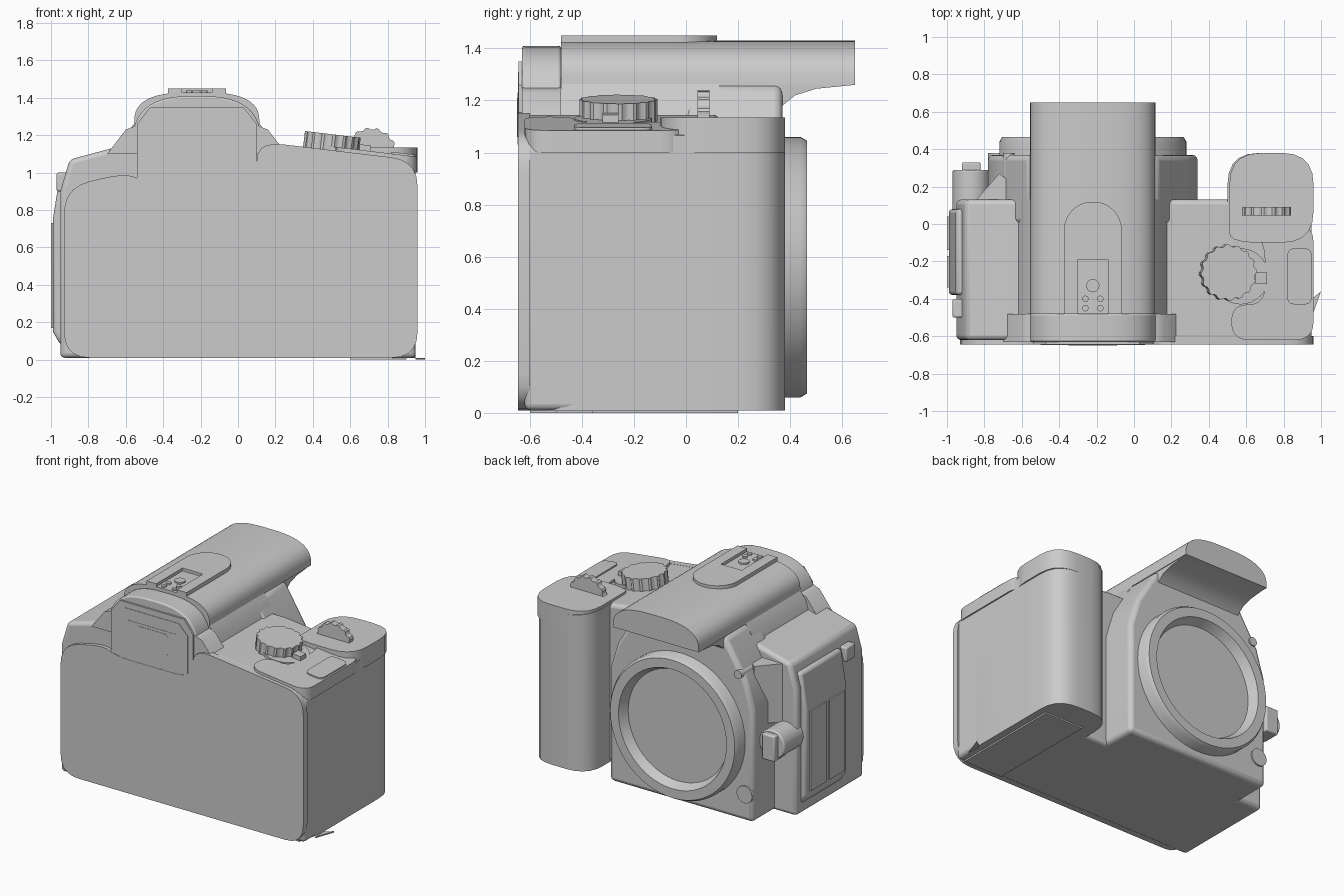
import bpy, bmesh, math
from mathutils import Matrix, Vector

# Shared planes: lens axis, back, eyepiece front, body front, mount face, underside, grip side
MID, BACK, EYE, FRONT, FACE, BASE, SIDE = -0.22, -0.65, -0.48, 0.13, 0.37, 0.01, 0.95
LENS_HEIGHT, ROOF = 0.56, 1.26

startup_cube = bpy.data.objects.get("Cube")
if startup_cube:
    bpy.data.objects.remove(startup_cube)

grey = bpy.data.materials.new("body_grey")
grey.use_nodes = True
grey.diffuse_color = (0.6, 0.6, 0.6, 1)
shader = grey.node_tree.nodes["Principled BSDF"]
shader.inputs["Base Color"].default_value = grey.diffuse_color


def finish(name, bm, bevel):
    bmesh.ops.recalc_face_normals(bm, faces=bm.faces)
    mesh = bpy.data.meshes.new(name)
    bm.to_mesh(mesh)
    bm.free()
    mesh.materials.append(grey)
    part = bpy.data.objects.new(name, mesh)
    bpy.context.collection.objects.link(part)
    bpy.ops.object.select_all(action='DESELECT')
    part.select_set(True)
    bpy.context.view_layer.objects.active = part
    bpy.ops.object.shade_smooth_by_angle(angle=math.radians(32))
    if bevel:
        modifier = part.modifiers.new("soft_edges", 'BEVEL')
        modifier.width, modifier.segments = bevel, 3
        modifier.angle_limit = math.radians(40)
    return part


def bridge(bm, first, second):
    count = len(first)
    for i in range(count):
        j = (i + 1) % count
        bm.faces.new((first[i], first[j], second[j], second[i]))


def slope(x):
    # the top deck falls away towards the grip
    return 1.18 - 0.12 * x


def extrude(name, outline, low, high, axis='y', bevel=0, sloped=False):
    # sweep an outline along one axis; a sloped end follows the top deck
    place = {'x': lambda a, b, t: (t, a, b),
             'y': lambda a, b, t: (a, t, b),
             'z': lambda a, b, t: (a, b, t)}[axis]
    bm = bmesh.new()
    start = [bm.verts.new(place(a, b, low)) for a, b in outline]
    end = [bm.verts.new(place(a, b, slope(a) + high if sloped else high)) for a, b in outline]
    bm.faces.new(start)
    bm.faces.new(end)
    bridge(bm, start, end)
    return finish(name, bm, bevel)


def lathe(name, profile, sides=64):
    # turn (radius, y) points about the lens axis
    bm = bmesh.new()
    rings = []
    for radius, y in profile:
        rings.append([bm.verts.new((a, y, b)) for a, b in disc(MID, LENS_HEIGHT, radius, sides)])
    for first, second in zip(rings, rings[1:]):
        bridge(bm, first, second)
    bm.faces.new(rings[0])
    bm.faces.new(rings[-1])
    return finish(name, bm, 0)


def rect(left, right, low, high):
    return [(left, low), (right, low), (right, high), (left, high)]


def disc(x, y, radius, sides=32, knurl=0):
    points = []
    for i in range(sides):
        angle, reach = math.tau * i / sides, radius - knurl * (i // 2 % 2)
        points.append((x + reach * math.cos(angle), y + reach * math.sin(angle)))
    return points


def mirrored(half):
    # half outline measured outwards from the lens axis
    return [(MID + x, z) for x, z in half] + [(MID - x, z) for x, z in reversed(half)]


def arch(half_width, low, high, steps=24):
    points = []
    for i in range(steps + 1):
        c, s = math.cos(math.pi * i / steps), math.sin(math.pi * i / steps)
        points.append((MID + half_width * math.copysign(abs(c) ** 0.7, c),
                       low + (high - low) * abs(s) ** 0.7))
    return points


def rounded(outline, radius, steps=5):
    # replace every corner by a short curve
    points = [Vector(p) for p in outline]
    curve = []
    for i, corner in enumerate(points):
        ends = []
        for other in (points[i - 1], points[(i + 1) % len(points)]):
            edge = other - corner
            ends.append(corner + edge.normalized() * min(radius, edge.length * 0.49))
        for k in range(steps + 1):
            t = k / steps
            curve.append(ends[0].lerp(corner, t).lerp(corner.lerp(ends[1], t), t))
    return curve


# Main body and back panel
body = [(-SIDE, BASE), (SIDE, BASE), (SIDE, 1), (0.9, slope(0.9)), (0.3, slope(0.3)),
        (-0.6, 1.15), (-0.9, 1.07), (-SIDE, 0.9)]
extrude("main_body", body, BACK + 0.03, FRONT, bevel=0.025)
panel = [(-0.93, BASE), (0.96, BASE), (0.96, slope(0.96)), (0.1, slope(0.1)), (0.1, 0.95),
         (-0.5, 0.95), (-0.6, 1), (-0.93, 0.92)]
extrude("back_panel", rounded(panel, 0.14), BACK + 0.005, -0.6)
extrude("battery_door", rect(0.6, 0.9, -0.6, 0.2), 0, BASE, 'z')
extrude("strap_tab", [(SIDE, -0.5), (1, -0.36), (SIDE, -0.4)], 0, BASE, 'z')

# Hand grip and control deck
grip = rect(0.5, SIDE, -0.6, FACE + BASE)
extrude("hand_grip", rounded(grip, 0.17), BASE, 0, 'z', sloped=True)
deck = rect(0.51, 0.96, -0.1, 0.38) + [(0.51, 0)]
extrude("grip_head", rounded(deck, 0.17), 1, 1.135, 'z')
deck = [(0.52, -0.62), (0.96, -0.62), (0.96, 0), (0.6, 0), (0.7, -0.1), (0.7, -0.43), (0.52, -0.43)]
extrude("control_deck", rounded(deck, 0.1), 1, 0.02, 'z', sloped=True)
extrude("side_button", rounded(rect(0.82, SIDE, -0.43, -FRONT), 0.04), 1, 0.03, 'z', sloped=True)

# Dials
dial = extrude("mode_dial", disc(0, 0, 0.15, 64, BASE), -0.06, 0.06, 'z')
dial.matrix_world = Matrix.Translation((0.5, -0.26, 1.145)) @ Matrix.Rotation(0.12, 4, 'Y')
extrude("dial_base", disc(0.57, -0.28, 0.15), 1, 0.02, 'z', sloped=True)
extrude("power_lever", rect(0.65, 0.71, -0.32, -0.26), 1, 0.05, 'z', sloped=True)
extrude("control_wheel", disc(0.71, 1.1, 0.14, 60, BASE), 0.045, 0.09)

# Lens mount
block = [(0.56, BASE), (0.56, 0.8), (0.5, 1), (0.34, ROOF)]
extrude("mount_block", mirrored(block), 0, FACE, bevel=0.03)
lathe("mount_ring", [(0.5, FRONT), (0.5, 0.44), (0.485, 0.465), (0.42, 0.465), (0.39, 0.4)])
for name, x, z, radius in [("upper_mount_button", -0.67, 1.03, 0.03),
                           ("lower_mount_button", -0.72, 0.2, 0.06)]:
    extrude(name, disc(x, z, radius), 0.2, FACE + BASE)
extrude("release_housing", disc(-0.87, LENS_HEIGHT, 0.1), 0, 0.29, bevel=BASE)
extrude("release_button", rect(-0.92, -0.82, 0.46, 0.64), 0.2, 0.33, bevel=BASE)
extrude("shoulder_wedge", [(-0.87, 0.1), (-0.6, 0.1), (-0.63, 0.2), (-0.72, 0.27)], 0.65, 1.06, 'z')

# Prism hood, the neck under its overhang and the flared skirt
extrude("prism_hood", arch(0.335, ROOF, 1.43), EYE, -BACK)
neck = [(EYE, 1), (FACE, 1), (FACE, 1.18), (0.42, 1.22), (0.5, 1.245), (-BACK, ROOF), (EYE, ROOF)]
extrude("prism_neck", neck, MID - 0.33, MID + 0.33, 'x')
extrude("prism_skirt", mirrored([(0.41, 1.1), (0.38, 1.2), (0.33, ROOF + BASE)]), EYE, FRONT)

# Accessory shoe: a round-ended plate with an open slot
quarter = [math.pi * i / 24 for i in range(12)]
shoe = [(0.08, -0.19), (0.08, EYE), (0.155, EYE)]
shoe += [(0.155 * math.cos(t), 0.155 * math.sin(t) - 0.035) for t in quarter]
extrude("accessory_shoe", mirrored(shoe), 1.4, 1.45, 'z')
extrude("shoe_main_contact", disc(MID, -0.33, 0.035), 1.4, 1.44, 'z')
for x in (MID - 0.04, MID + 0.04):
    for y in (-0.4, -0.45):
        extrude("shoe_contact", disc(x, y, 0.017), 1.4, 1.44, 'z')

# Viewfinder housing and its stepped eyepiece
extrude("viewfinder_housing", arch(0.35, 1.1, 1.41), BACK + 0.02, EYE, bevel=BASE)
extrude("viewfinder_shoulder", mirrored([(0.48, 1.1), (0.38, 1.23), (0.33, 1.25)]), BACK + 0.02, EYE)
for name, inset, depth in [("eyepiece_plate", 0, 0.007), ("eyecup_step", 0.04, 0.004)]:
    frame = [(0.32 - inset, 0.93 + inset), (0.32 - inset, ROOF - inset / 2), (0.25 - inset, 1.35 - inset)]
    extrude(name, mirrored(frame), BACK + depth, -0.6)
extrude("eyepiece_frame", mirrored([(0.19, 1.03), (0.19, 1.23)]), BACK + 0.002, -0.6)
window = rounded(mirrored([(0.13, 1.06), (0.13, 1.21)]), 0.03)
extrude("eyepiece_window", window, BACK, -0.6)

# Port covers on the side
bulge = [(-0.9, 0.08), (-SIDE, 0.08), (-0.99, 0.15), (-0.99, 0.75), (-SIDE, 1), (-0.9, 1)]
extrude("port_bulge", bulge, -0.38, 0.08, bevel=0.02)
for name, start, end in [("front_port_door", -0.14, 0.04), ("rear_port_door", -0.34, -0.17)]:
    extrude(name, rect(start, end, 0.17, 0.73), -1, -SIDE, 'x')
extrude("strap_lug", rect(-0.5, -0.4, 0.9, 1), -0.97, -0.9, 'x', bevel=BASE)
